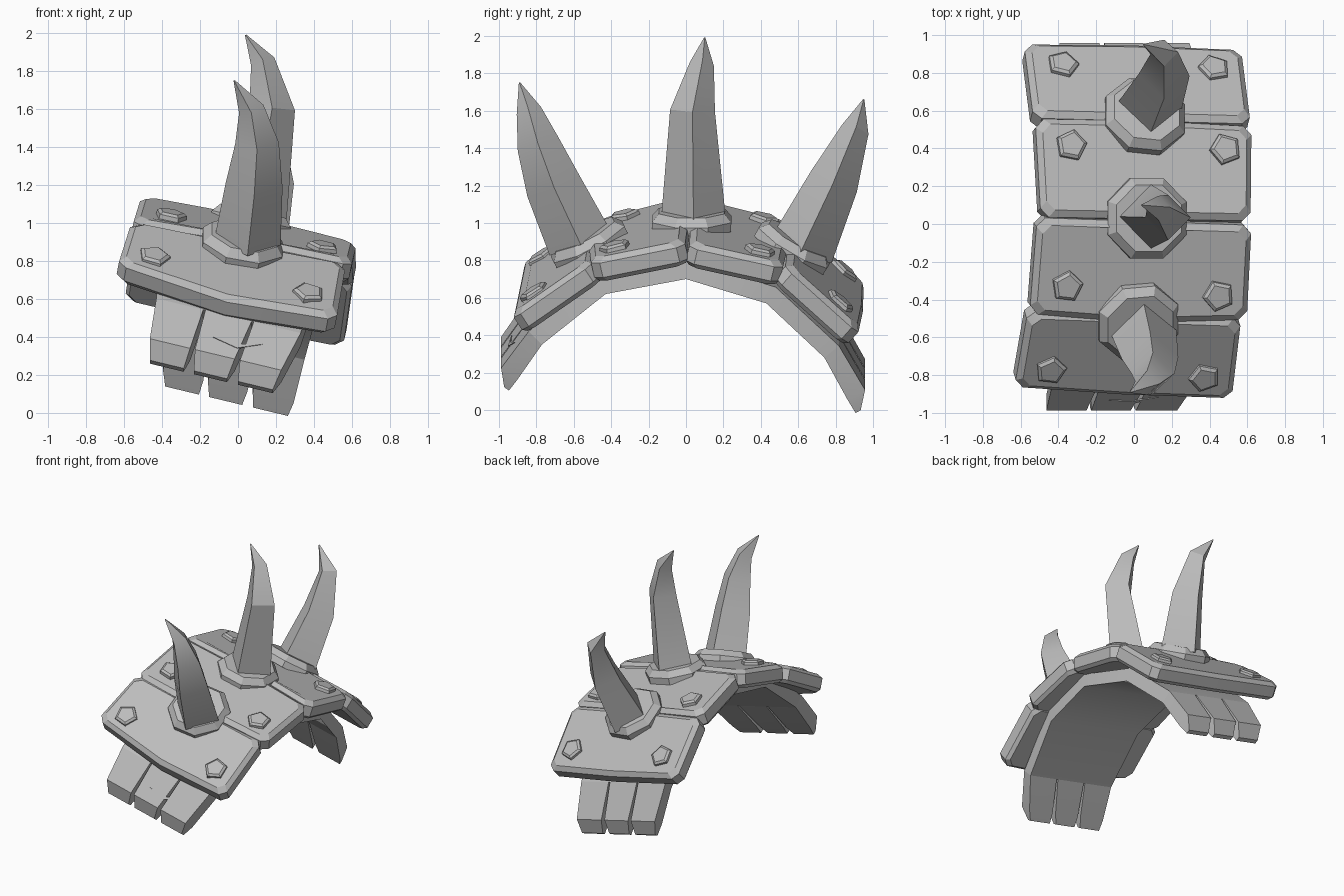
import bpy, bmesh, math
from mathutils import Vector as V

if "Cube" in bpy.data.objects:
    bpy.data.objects.remove(bpy.data.objects["Cube"])

metal = bpy.data.materials.new("plain grey")
metal.diffuse_color = (0.5, 0.5, 0.5, 1)
metal.use_nodes = True
metal.node_tree.nodes["Principled BSDF"].inputs["Base Color"].default_value = metal.diffuse_color


def loft(name, rings, angle=25):
    """Closed solid through equal-length rings of points."""
    bm = bmesh.new()
    vs = [[bm.verts.new(p) for p in r] for r in rings]
    n = len(rings[0])
    for a, b in zip(vs, vs[1:]):
        for i in range(n):
            j = (i + 1) % n
            bm.faces.new((a[i], a[j], b[j], b[i]))
    bm.faces.new(vs[0][::-1])
    bm.faces.new(vs[-1])
    bmesh.ops.recalc_face_normals(bm, faces=bm.faces[:])
    me = bpy.data.meshes.new(name)
    bm.to_mesh(me)
    bm.free()
    me.materials.append(metal)
    ob = bpy.data.objects.new(name, me)
    bpy.context.collection.objects.link(ob)
    bpy.context.view_layer.objects.active = ob
    ob.select_set(True)
    bpy.ops.object.shade_smooth_by_angle(angle=math.radians(angle))
    ob.select_set(False)
    return ob


def disc(centre, normal, r, n, turn=0.0):
    """Ring of n points round a centre, first point towards +x."""
    nv = V(normal).normalized()
    u = (V((1, 0, 0)) - nv * nv.x).normalized()
    w = nv.cross(u)
    return [V(centre) + r * (math.cos(a) * u + math.sin(a) * w)
            for a in (turn + 2 * math.pi * i / n for i in range(n))]


# Armour plates: corners front-left, front-right, back-right, back-left, then
# the bow of the front and back edges, and stud positions (x, y)
plates = [
    ("front_plate", [(-.63, -.87, .79), (.52, -.93, .50), (.57, -.51, .79), (-.56, -.47, 1.01)],
     (0, -.01, -.05), (0, 0, 0), [(-.43, -.76), (.38, -.80)]),
    ("front_top_plate", [(-.55, -.48, 1.01), (.60, -.51, .79), (.625, -.01, .89), (-.51, .03, 1.14)],
     (0, -.03, .01), (0, 0, .02), [(-.35, -.32), (.45, -.37)]),
    ("back_top_plate", [(-.49, .04, 1.13), (.62, .02, .88), (.625, .52, .77), (-.52, .56, 1.0)],
     (0, 0, .02), (0, .01, .01), [(-.33, .41), (.48, .39)]),
    ("back_plate", [(-.53, .57, .99), (.62, .54, .77), (.57, .93, .42), (-.58, .96, .67)],
     (0, 0, .01), (0, .01, -.01), [(-.37, .83), (.43, .81)]),
]
for name, cs, bow_f, bow_b, studs in plates:
    A, B, C, D = map(V, cs)
    nrm = ((C - A).cross(D - B)).normalized()

    def surf(u, v):
        bow = V(bow_f) * (1 - v) + V(bow_b) * v
        return (A * (1 - u) + B * u) * (1 - v) + (D * (1 - u) + C * u) * v + bow * (1 - abs(2 * u - 1))

    def outline(inset, off):
        iu, iv = inset / 1.13, inset / .48
        cu, cv = .038, .09
        uv = [(iu + cu, iv), (.5, iv), (1 - iu - cu, iv), (1 - iu, iv + cv),
              (1 - iu, 1 - iv - cv), (1 - iu - cu, 1 - iv), (.5, 1 - iv), (iu + cu, 1 - iv),
              (iu, 1 - iv - cv), (iu, iv + cv)]
        return [surf(*p) + nrm * off for p in uv]

    loft(name, [outline(.02, -.12), outline(.0, -.095), outline(0, -.015), outline(.03, .012)])

    # Five-sided studs
    for i, (x, y) in enumerate(studs):
        u = (x - (A.x + D.x) / 2) / ((B.x + C.x - A.x - D.x) / 2)
        e0, e1 = A.lerp(B, u).y, D.lerp(C, u).y
        p = surf(u, (y - e0) / (e1 - e0))
        t = .5 + i + x
        loft(name + "_stud", [disc(p - nrm * .03, nrm, .09, 5, t), disc(p + nrm * .03, nrm, .085, 5, t),
                              disc(p + nrm * .042, nrm, .066, 5, t)])

# Inner strap stations: y, z of lower right edge, centre x, half width
path = [(-.945, .10, -.14, .335), (-.77, .35, -.05, .38), (-.43, .62, .01, .41), (0, .70, .05, .42),
        (.43, .57, .02, .41), (.74, .28, -.02, .37), (.905, -.02, -.06, .335)]
TILT = .24


def strap_point(s, u, off):
    y, z, cx, hw = path[s]
    a, b = path[max(s - 1, 0)], path[min(s + 1, 6)]
    t = V((0, b[0] - a[0], b[1] - a[1])).normalized()
    n = V((0, -t.z, t.y))
    x = cx + hw * (2 * u - 1)
    return V((x, y, z + TILT * 2 * hw * (1 - u))) + n * off


def strap_ring(s, u0, u1, th):
    return [strap_point(s, u0, 0), strap_point(s, u1, 0), strap_point(s, u1, th), strap_point(s, u0, th)]


loft("inner_strap", [strap_ring(s, 0, 1, .10) for s in range(1, 6)], 42)

# Three fingers at each end of the strap, thinned on the outside of the tip
for label, root, tip in (("front", 1, 0), ("back", 5, 6)):
    for k, (r, t) in enumerate((((0, .325), (0, .30)), ((.34, .66), (.345, .64)), ((.675, 1), (.69, 1)))):
        r0 = strap_ring(root, *r, .10)
        full = strap_ring(tip, *t, .11)
        near = [a.lerp(b, .76) for a, b in zip(r0, full)]
        thin = strap_ring(tip, *t, .035)
        c = sum(thin, V()) / 4
        end = [c + (p - c) * .88 for p in thin]
        loft(label + "_finger", [r0, near, end])

# Scratch across the front fingers
a, b = strap_point(1, .62, .10), strap_point(0, .62, .11)
f = (b - a).cross(V((1, 0, -TILT))).normalized()
f = f if f.y < 0 else -f
m = a.lerp(b, .52)
side, down = V((1, 0, -TILT)).normalized(), (b - a).normalized()
loft("scratch", [[m + side * p + down * q + f * o for p, q in ((-.13, -.02), (0, -.012), (.13, -.05), (.01, .012))]
                 for o in (-.005, .004)])

# Spikes: collar centre, collar normal, then (centre, radius) sections and tip
spikes = [
    ("front", (.025, -.525, .90), (.2, -.45, .87),
     [((.05, -.57, .90), .175), ((.085, -.71, 1.20), .15), ((.10, -.79, 1.42), .115),
      ((.07, -.84, 1.60), .068)], (-.02, -.89, 1.75)),
    ("middle", (.07, .03, 1.02), (.22, 0, 1),
     [((.08, .04, 1.00), .175), ((.18, .035, 1.60), .12), ((.13, .085, 1.85), .065)], (.04, .10, 1.99)),
    ("back", (.06, .58, .88), (.2, .5, .85),
     [((.08, .62, .86), .175), ((.16, .79, 1.22), .135), ((.16, .905, 1.50), .075)], (.05, .95, 1.66)),
]
for label, c, n, secs, tip in spikes:
    c, nv = V(c), V(n).normalized()
    loft(label + "_collar", [disc(c - nv * .05, n, .228, 8, .39), disc(c, n, .23, 8, .39),
                             disc(c + nv * .045, n, .19, 8, .39)])
    pts = [V(s[0]) for s in secs] + [V(tip)]
    rings = []
    for i, (p, r) in enumerate(secs):
        d = pts[i + 1] - pts[max(i - 1, 0)]
        rings.append(disc(p, d, r, 4))
    rings.append(disc(tip, pts[-1] - pts[-2], .004, 4))
    loft(label + "_spike", rings)
